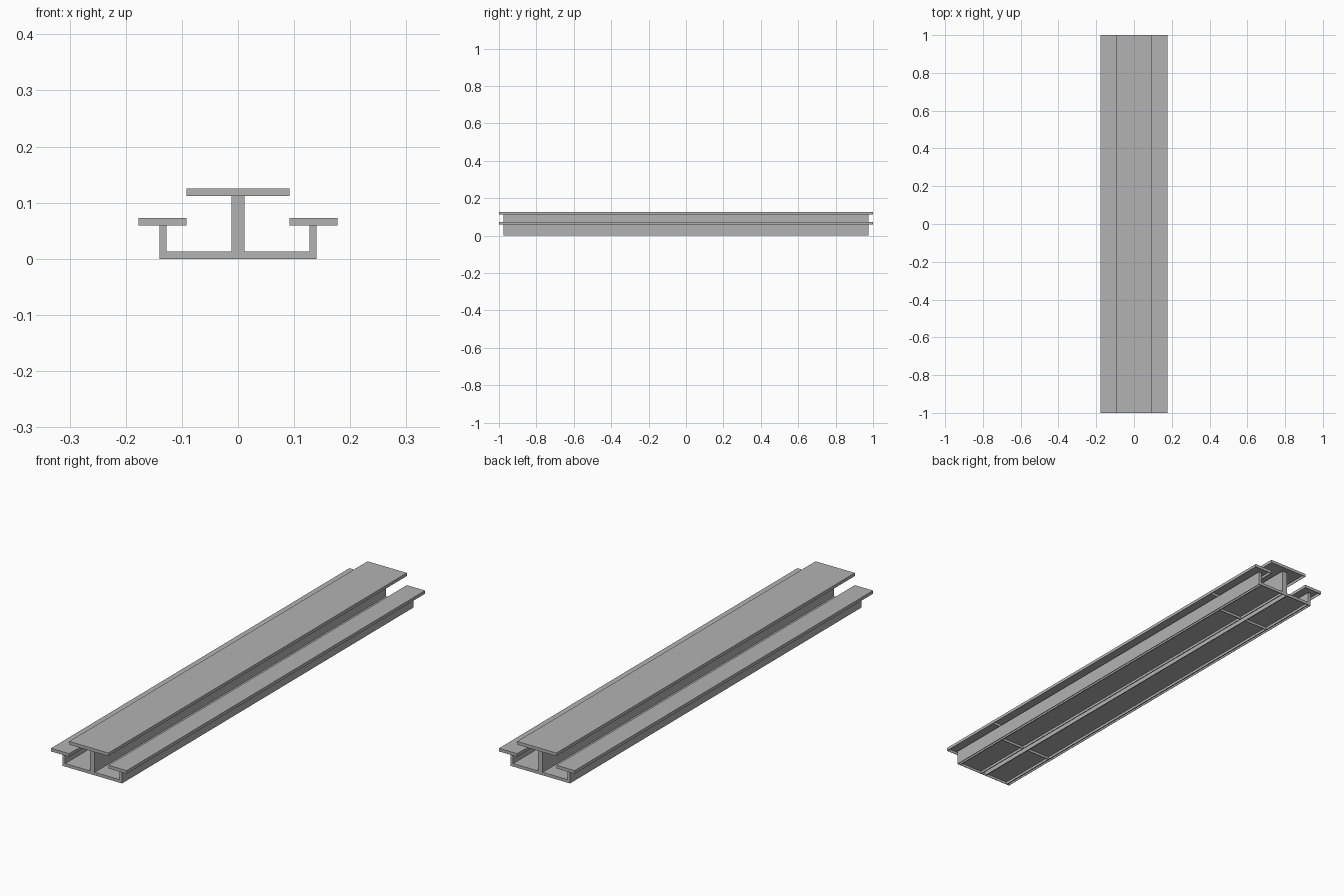
import bpy

if "Cube" in bpy.data.objects:
    bpy.data.objects.remove(bpy.data.objects["Cube"])

T = 0.0133     # sheet depth
BODY = 0.977   # half length of walls, web and floor
DECK = 1.0     # half length of the top plates
SKIN = 0.002   # metal thickness of the hollow parts

grey = bpy.data.materials.new("dark_grey")
grey.diffuse_color = (0.45, 0.45, 0.45, 1)
grey.use_nodes = True
grey.node_tree.nodes["Principled BSDF"].inputs["Base Color"].default_value = grey.diffuse_color


def add_box(verts, faces, x0, x1, y0, y1, z0, z1):
    n = len(verts)
    verts += [(x, y, z) for z in (z0, z1)
              for x, y in ((x0, y0), (x1, y0), (x1, y1), (x0, y1))]
    faces += [[n + i for i in f] for f in
              ((3, 2, 1, 0), (4, 5, 6, 7), (0, 1, 5, 4),
               (1, 2, 6, 5), (2, 3, 7, 6), (3, 0, 4, 7))]


def make(name, boxes):
    verts, faces = [], []
    for b in boxes:
        add_box(verts, faces, *b)
    mesh = bpy.data.meshes.new(name)
    mesh.from_pydata(verts, [], faces)
    mesh.materials.append(grey)
    obj = bpy.data.objects.new(name, mesh)
    bpy.context.collection.objects.link(obj)
    return obj


def mirror_x(obj):
    obj.modifiers.new("mirror", 'MIRROR').use_axis[0] = True


def tray(name, x0, x1, half, top, depth, ribs=()):
    """Box open at the bottom, with optional cross ribs."""
    lo, hi = top - depth, top - SKIN
    boxes = [(x0, x1, -half, half, hi, top),
             (x0, x0 + SKIN, -half, half, lo, hi),
             (x1 - SKIN, x1, -half, half, lo, hi)]
    for y in (-half + SKIN / 2, *ribs, half - SKIN / 2):
        boxes.append((x0 + SKIN, x1 - SKIN,
                      y - SKIN / 2, y + SKIN / 2, lo, hi))
    return make(name, boxes)


RIBS = (-0.705, 0.705)

# Floor between the web and the outer walls
mirror_x(tray("floor_panel", 0.0115, 0.127, BODY, 0.0128, 0.0128, RIBS))

# Hollow outer walls and central web, open underneath
mirror_x(tray("outer_wall", 0.127, 0.14, BODY, 0.06, 0.06))
tray("central_web", -0.0115, 0.0115, BODY, 0.1117, 0.1117)

# Side plates on the outer walls
mirror_x(tray("side_plate", 0.092, 0.1775, DECK, 0.073, T, RIBS))

# Top plate on the web
tray("top_plate", -0.092, 0.092, DECK, 0.125, T, RIBS)
